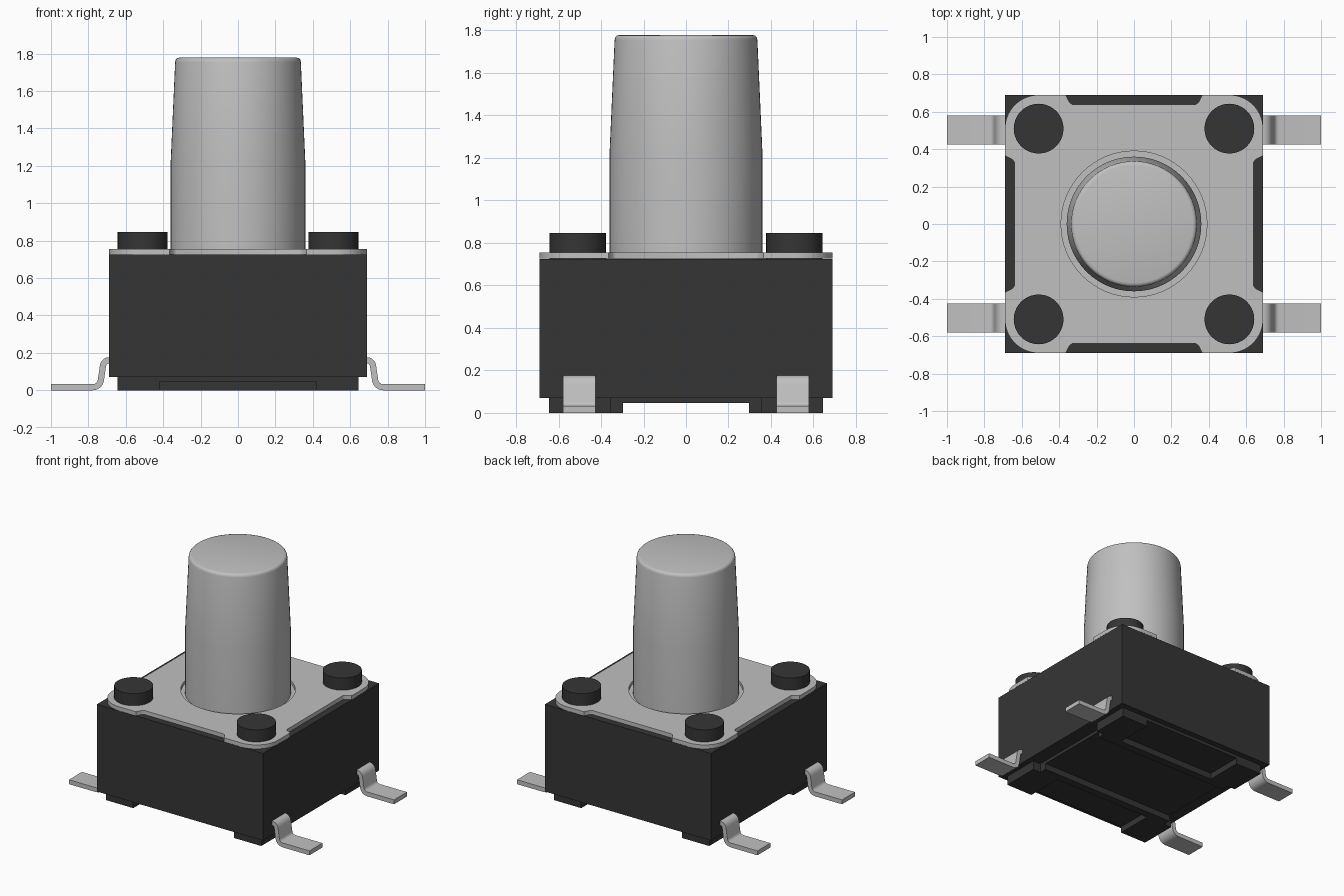
import bpy, bmesh
from math import sin, cos, pi, radians
from mathutils import Vector

cube = bpy.data.objects.get("Cube")
if cube:
    bpy.data.objects.remove(cube, do_unlink=True)


def material(name, v):
    m = bpy.data.materials.new(name)
    m.use_nodes = True
    m.diffuse_color = (v, v, v, 1)
    m.node_tree.nodes["Principled BSDF"].inputs["Base Color"].default_value = (v, v, v, 1)
    return m


black = material("black plastic", 0.036)
metal = material("light grey metal", 0.53)


def finish(name, bm, mat, smooth=False):
    bmesh.ops.recalc_face_normals(bm, faces=bm.faces)
    mesh = bpy.data.meshes.new(name)
    bm.to_mesh(mesh)
    bm.free()
    mesh.materials.append(mat)
    ob = bpy.data.objects.new(name, mesh)
    bpy.context.collection.objects.link(ob)
    if smooth:
        bpy.ops.object.select_all(action='DESELECT')
        ob.select_set(True)
        bpy.context.view_layer.objects.active = ob
        bpy.ops.object.shade_smooth_by_angle(angle=radians(35))
    return ob


def box(name, x0, x1, y0, y1, z0, z1, mat):
    bm = bmesh.new()
    bmesh.ops.create_cube(bm, size=1)
    for v in bm.verts:
        v.co = Vector((x0 if v.co.x < 0 else x1,
                       y0 if v.co.y < 0 else y1,
                       z0 if v.co.z < 0 else z1))
    return finish(name, bm, mat)


def prism(name, outline, push, mat, smooth=False):
    """Extrude a closed outline of 3D points along a vector."""
    bm = bmesh.new()
    face = bm.faces.new([bm.verts.new(p) for p in outline])
    new = bmesh.ops.extrude_face_region(bm, geom=[face])["geom"]
    bmesh.ops.translate(bm, vec=push, verts=[g for g in new if isinstance(g, bmesh.types.BMVert)])
    return finish(name, bm, mat, smooth)


def lathe(name, profile, mat, steps=64, centre=(0, 0)):
    bm = bmesh.new()
    vs = [bm.verts.new((r, 0, z)) for r, z in profile]
    es = [bm.edges.new(p) for p in zip(vs, vs[1:])]
    bmesh.ops.spin(bm, geom=vs + es, axis=(0, 0, 1), cent=(0, 0, 0), angle=2 * pi, steps=steps)
    bmesh.ops.remove_doubles(bm, verts=bm.verts, dist=0.0005)
    bmesh.ops.translate(bm, vec=(*centre, 0), verts=bm.verts)
    return finish(name, bm, mat, True)


# Housing and underside slab
box("housing", -0.69, 0.69, -0.69, 0.69, 0.07, 0.725, black)
box("underside_slab", -0.58, 0.58, -0.645, 0.645, 0.047, 0.08, black)

# Cover plate: rounded corners, shallow slanted notch on every side, round hole
R, E = 0.18, 0.69
quarter = [(0.33, -0.64), (0.345, -0.65), (0.365, -E)]
quarter += [(E - R + R * sin(a), -E + R - R * cos(a)) for a in [i * pi / 20 for i in range(11)]]
quarter += [(E, -0.365), (0.65, -0.345), (0.64, -0.33)]
outline = []
for k in range(4):
    c, s = cos(k * pi / 2), sin(k * pi / 2)
    outline += [(x * c - y * s, x * s + y * c) for x, y in quarter]
hole = [(0.39 * cos(i * pi / 32), 0.39 * sin(i * pi / 32)) for i in range(64)]

curve = bpy.data.curves.new("cover_outline", 'CURVE')
curve.dimensions = '2D'
curve.fill_mode = 'BOTH'
curve.extrude = 0.015
for pts in (outline, hole):
    sp = curve.splines.new('POLY')
    sp.points.add(len(pts) - 1)
    for p, (x, y) in zip(sp.points, pts):
        p.co = (x, y, 0, 1)
    sp.use_cyclic_u = True
helper = bpy.data.objects.new("cover_helper", curve)
bpy.context.collection.objects.link(helper)
bpy.context.view_layer.update()
filled = bpy.data.meshes.new_from_object(helper.evaluated_get(bpy.context.evaluated_depsgraph_get()))
bm = bmesh.new()
bm.from_mesh(filled)
bmesh.ops.remove_doubles(bm, verts=bm.verts, dist=0.0005)
bmesh.ops.translate(bm, vec=(0, 0, 0.741), verts=bm.verts)
bpy.data.objects.remove(helper, do_unlink=True)
bpy.data.meshes.remove(filled)
finish("cover_plate", bm, metal, True)

# Push button: flange in the hole, straight shaft, tapered tip with rounded rim
lathe("button_flange", [(0, 0.72), (0.395, 0.72), (0.395, 0.732), (0, 0.732)], metal)
lathe("button", [(0, 0.72), (0.36, 0.72), (0.36, 1.22), (0.336, 1.755),
                 (0.333, 1.767), (0.326, 1.775), (0.315, 1.778), (0, 1.778)], metal)

# Gull-wing lead, as a strip of constant thickness along a centre path
path = [(0.64, 0.16), (0.69, 0.16)]
path += [(0.69 + 0.032 * sin(a), 0.128 + 0.032 * cos(a)) for a in (0.35, 0.7, 1.05, 1.4)]
path += [(0.775 - 0.042 * cos(a), 0.0585 - 0.042 * sin(a)) for a in (0.15, 0.5, 0.85, 1.2)]
path += [(0.775, 0.0165), (1.0, 0.0165)]
upper, lower = [], []
for i, p in enumerate(path):
    a, b = Vector(path[max(i - 1, 0)]), Vector(path[min(i + 1, len(path) - 1)])
    t = (b - a).normalized()
    n = Vector((-t.y, t.x)) * 0.0165
    if i in (1, len(path) - 2):
        n = Vector((0, 0.0165))
    upper.append(Vector(p) + n)
    lower.append(Vector(p) - n)
strip = upper + lower[::-1]

for sx, side in ((1, "left"), (-1, "right")):
    for sy, end in ((-1, "front"), (1, "back")):
        tag = f"{end}_{side}"
        lathe(f"{tag}_peg", [(0, 0.71), (0.133, 0.71), (0.133, 0.847), (0, 0.847)],
              black, 40, (sx * 0.51, sy * 0.51))
        prism(f"{tag}_lead", [(sx * p.x, sy * 0.502 - 0.077, p.y) for p in strip],
              (0, 0.154, 0), metal, True)
        xs = sorted((sx * 0.42, sx * 0.645))
        ys = sorted((sy * 0.355, sy * 0.645))
        box(f"{tag}_foot", *xs, *ys, 0, 0.08, black)

# Low ribs joining the feet
for sy, end in ((-1, "front"), (1, "back")):
    ys = sorted((sy * 0.297, sy * 0.357))
    box(f"{end}_rib", -0.58, 0.58, *ys, 0, 0.08, black)
